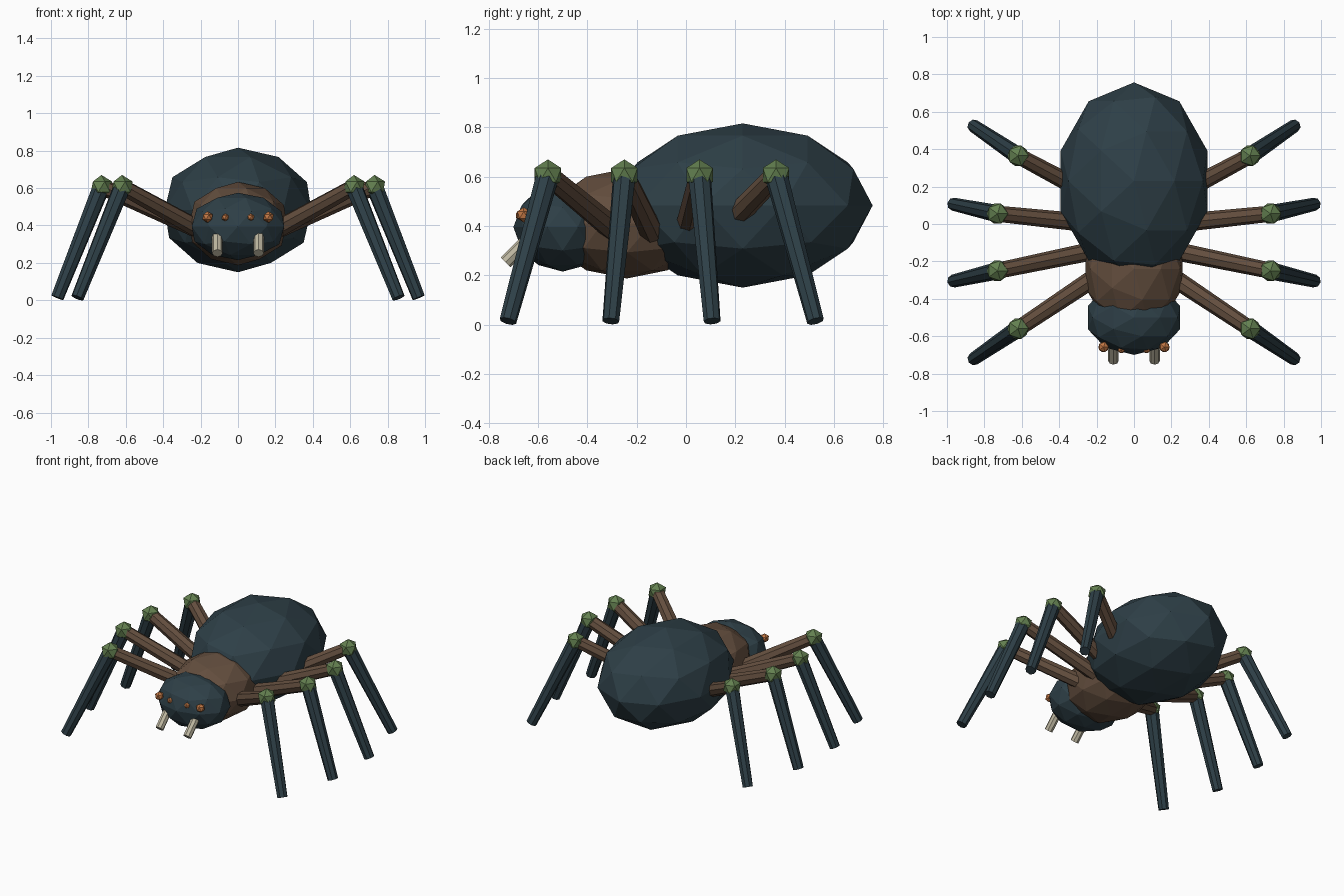
import bpy
from mathutils import Vector

if "Cube" in bpy.data.objects:
    bpy.data.objects.remove(bpy.data.objects["Cube"])


def material(name, rgb):
    m = bpy.data.materials.new(name)
    m.diffuse_color = (*rgb, 1)
    m.use_nodes = True
    m.node_tree.nodes["Principled BSDF"].inputs["Base Color"].default_value = m.diffuse_color
    return m


DARK = material("dark slate", (0.027, 0.050, 0.063))
BROWN = material("brown", (0.125, 0.076, 0.048))
GREEN = material("moss green", (0.125, 0.215, 0.080))
ORANGE = material("orange", (0.55, 0.19, 0.06))
BONE = material("bone", (0.52, 0.48, 0.36))


def ball(name, centre, radii, mat, detail):
    """Faceted ellipsoid."""
    bpy.ops.mesh.primitive_ico_sphere_add(subdivisions=detail, radius=1, location=centre)
    ob = bpy.context.object
    ob.name = name
    ob.scale = radii
    ob.data.materials.append(mat)
    return ob


def rod(name, a, b, r1, r2, mat):
    """Eight-sided tapered rod from a to b."""
    a, b = Vector(a), Vector(b)
    d = b - a
    bpy.ops.mesh.primitive_cone_add(vertices=8, radius1=r1, radius2=r2,
                                    depth=d.length, location=(a + b) / 2)
    ob = bpy.context.object
    ob.name = name
    ob.rotation_euler = d.to_track_quat('Z', 'Y').to_euler()
    ob.data.materials.append(mat)
    return ob


# Body segments
ball("abdomen", (0, 0.23, 0.483), (0.412, 0.527, 0.333), DARK, 2)
ball("thorax", (0, -0.24, 0.41), (0.274, 0.33, 0.223), BROWN, 2)
ball("head", (0, -0.50, 0.395), (0.26, 0.20, 0.18), DARK, 2)

# Legs from front to back: hip y, knee x and y, foot x and y
LEGS = [(-0.28, 0.62, -0.56, 0.858, -0.722),
        (-0.14, 0.73, -0.25, 0.966, -0.305),
        (0.00, 0.73, 0.055, 0.966, 0.106),
        (0.14, 0.62, 0.365, 0.858, 0.525)]

for side, s in (("right", 1), ("left", -1)):
    for i, (hy, kx, ky, fx, fy) in enumerate(LEGS, 1):
        knee = (s * kx, ky, 0.607)
        rod(f"upper_leg_{side}_{i}", (s * 0.2, hy, 0.375), knee, 0.05, 0.043, BROWN)
        rod(f"lower_leg_{side}_{i}", knee, (s * fx, fy, 0.014), 0.047, 0.035, DARK)
        ball(f"knee_{side}_{i}", knee, (0.063,) * 3, GREEN, 1)

    # Fangs and eyes
    rod(f"fang_{side}", (s * 0.11, -0.60, 0.384), (s * 0.11, -0.732, 0.252),
        0.028, 0.028, BONE)
    ball(f"outer_eye_{side}", (s * 0.163, -0.658, 0.445), (0.031,) * 3, ORANGE, 1)
    ball(f"inner_eye_{side}", (s * 0.068, -0.672, 0.443), (0.021,) * 3, ORANGE, 1)
